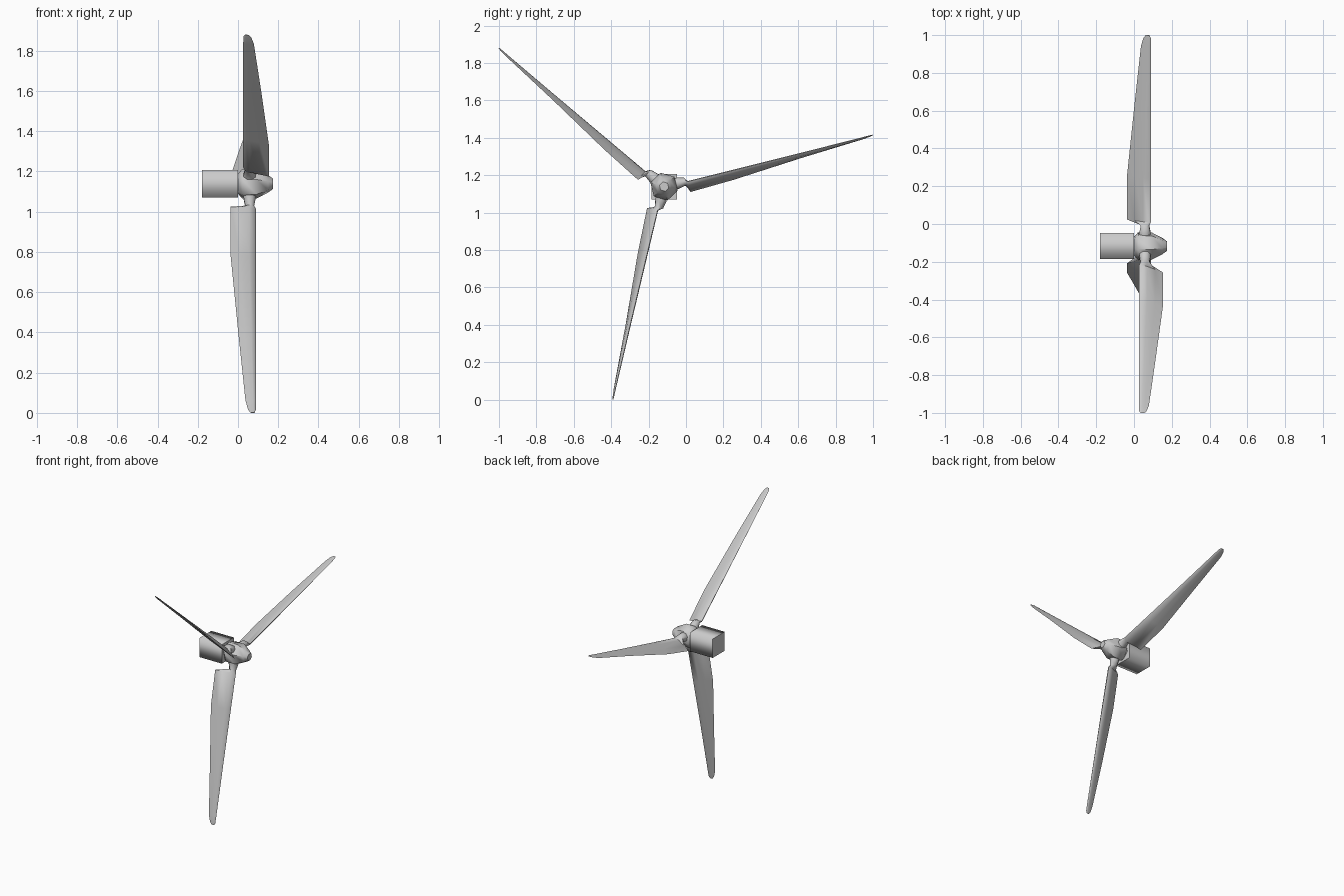
import bpy, bmesh
from math import radians, cos, sin, pi
from mathutils import Vector

if "Cube" in bpy.data.objects:
    bpy.data.objects.remove(bpy.data.objects["Cube"])

HUB = Vector((0, -0.117, 1.139))   # centre of the rotor axis (along x)


def loft(name, rings, angle):
    """Skin a stack of equal-length point rings and cap both ends."""
    bm = bmesh.new()
    loops = [[bm.verts.new(p) for p in ring] for ring in rings]
    n = len(loops[0])
    for a, b in zip(loops, loops[1:]):
        for i in range(n):
            j = (i + 1) % n
            bm.faces.new((a[i], a[j], b[j], b[i]))
    bm.faces.new(loops[0])
    bm.faces.new(loops[-1])
    bmesh.ops.recalc_face_normals(bm, faces=bm.faces)
    mesh = bpy.data.meshes.new(name)
    bm.to_mesh(mesh)
    bm.free()
    ob = bpy.data.objects.new(name, mesh)
    bpy.context.collection.objects.link(ob)
    bpy.ops.object.select_all(action='DESELECT')
    ob.select_set(True)
    bpy.context.view_layer.objects.active = ob
    bpy.ops.object.shade_smooth_by_angle(angle=radians(angle))
    return ob


def x_ring(x, radius, sides, phase):
    return [HUB + Vector((x, radius * cos(phase + 2 * pi * i / sides),
                          radius * sin(phase + 2 * pi * i / sides)))
            for i in range(sides)]


# Nacelle: square housing with softly shaded sides
nacelle = loft("nacelle", [x_ring(x, 0.097, 4, pi / 4) for x in (-0.18, 0.0)], 30)
for p in nacelle.data.polygons:
    p.use_smooth = True
sharp = nacelle.data.attributes.get("sharp_edge") or \
    nacelle.data.attributes.new("sharp_edge", 'BOOLEAN', 'EDGE')
for e in nacelle.data.edges:
    a, b = (nacelle.data.vertices[i].co for i in e.vertices)
    sharp.data[e.index].value = abs(a.x - b.x) < 0.01

# Spinner: six-sided hub with tapered nose
loft("spinner", [x_ring(x, r, 6, radians(44)) for x, r in
                 ((0.0, 0.052), (0.022, 0.076), (0.092, 0.076),
                  (0.15, 0.045), (0.175, 0.026))], 50)

# Blade: round root stub, then aerofoil sections tapering to the tip
AEROFOIL = [(1, 0), (0.65, 0.055), (0.3, 0.1), (0.07, 0.07),
            (0, 0), (0.07, -0.06), (0.3, -0.085), (0.65, -0.045)]
ROOT = [(0.045, 0.034), (0.075, 0.032), (0.112, 0.024)]   # r, radius
# r, leading x, leading offset, trailing x, trailing offset
SECTIONS = [(0.13, 0.032, 0.005, -0.095, 0.062),
            (0.37, 0.032, 0.005, -0.095, 0.054),
            (0.75, 0.032, 0.004, -0.057, 0.028),
            (1.09, 0.032, 0.001, -0.021, 0.010),
            (1.135, 0.031, 0.000, -0.008, 0.005),
            (1.15, 0.024, 0.000, 0.004, 0.002)]
AXIS_X = 0.058


def blade(name, angle, length, flip):
    a = radians(angle)
    out = Vector((0, cos(a), sin(a))) * (length / 1.15)
    side = Vector((0, sin(a), -cos(a))) * flip
    front = Vector((flip, 0, 0))
    base = HUB + Vector((AXIS_X, 0, 0))
    chord = Vector((-0.905, 0.425))
    normal = Vector((0.425, 0.905))
    rings = []
    for r, rad in ROOT:
        ring = []
        for k in range(8):
            p = (chord * cos(k * pi / 4) + normal * sin(k * pi / 4)) * rad
            ring.append(base + out * r + front * p.x + side * p.y)
        rings.append(ring)
    for r, lx, lu, tx, tu in SECTIONS:
        lead, trail = Vector((lx, lu)), Vector((tx, tu))
        c = trail - lead
        n = Vector((c.y, -c.x))
        ring = []
        for f, t in AEROFOIL:
            p = lead + c * f + n * t
            ring.append(base + out * r + front * p.x + side * p.y)
        rings.append(ring)
    loft(name, rings, 45)


blade("blade_right", 13.9, 1.15, 1)
blade("blade_upper_left", 140.0, 1.153, -1)
blade("blade_lower", 256.5, 1.171, 1)
